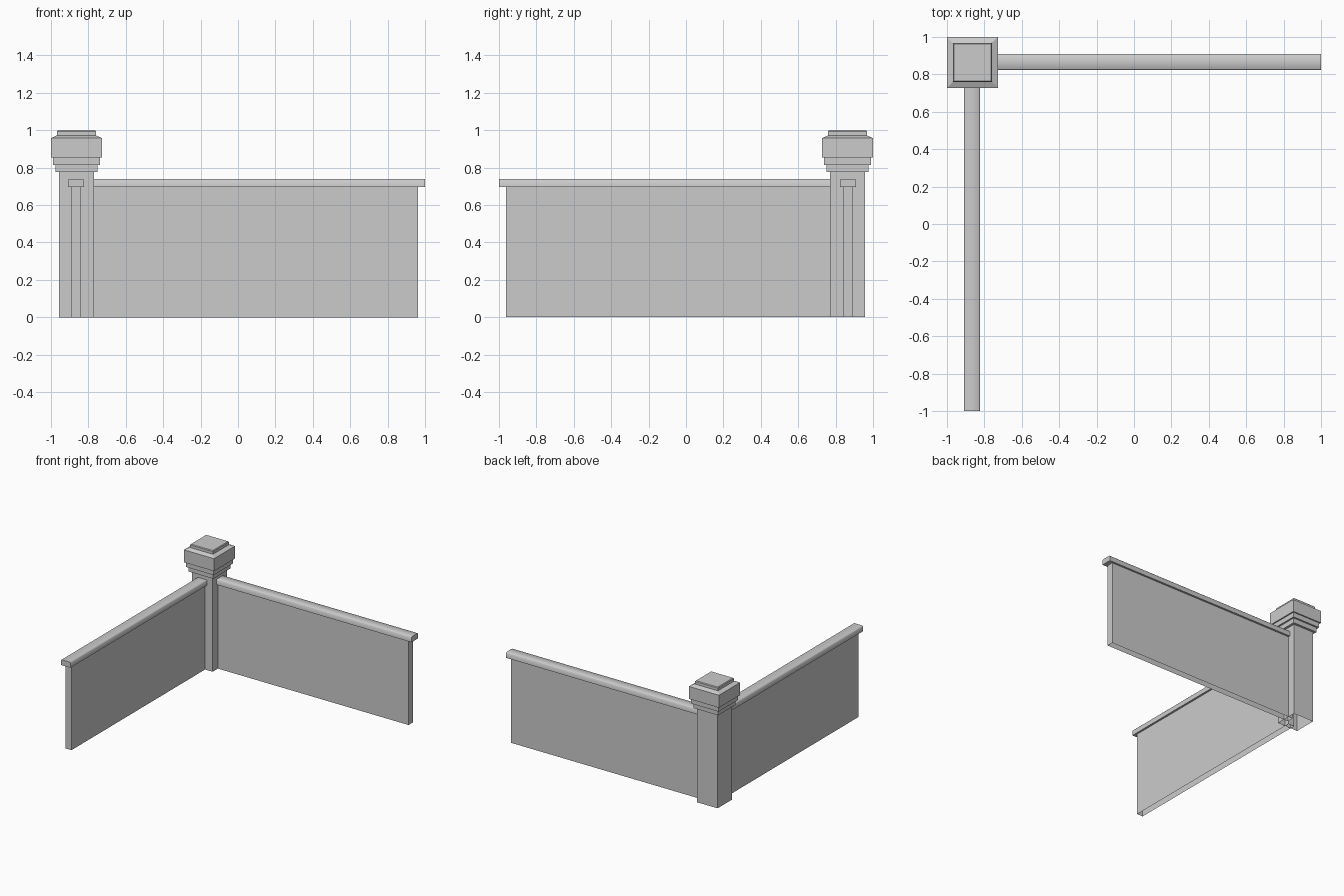
import bpy
import bmesh
import math

cube = bpy.data.objects.get("Cube")
if cube:
    bpy.data.objects.remove(cube, do_unlink=True)

stone = bpy.data.materials.new("grey_stone")
stone.use_nodes = True
stone.diffuse_color = (0.6, 0.6, 0.6, 1)
stone.node_tree.nodes["Principled BSDF"].inputs["Base Color"].default_value = (0.6, 0.6, 0.6, 1)

CORNER = 0.8635   # distance of the post centre from the middle on both axes
RUN = 0.866       # centre line of the walls and rails


def finish(name, bm):
    mesh = bpy.data.meshes.new(name)
    bmesh.ops.recalc_face_normals(bm, faces=bm.faces)
    bm.to_mesh(mesh)
    bm.free()
    mesh.materials.append(stone)
    obj = bpy.data.objects.new(name, mesh)
    bpy.context.collection.objects.link(obj)
    return obj


def square_loft(name, profile, cap_bottom=True):
    """Stack square rings of (half width, height) around the post axis."""
    bm = bmesh.new()
    rings = []
    for half, z in profile:
        rings.append([bm.verts.new((-CORNER + sx * half, CORNER + sy * half, z))
                      for sx, sy in ((-1, -1), (1, -1), (1, 1), (-1, 1))])
    for low, high in zip(rings, rings[1:]):
        for i in range(4):
            j = (i + 1) % 4
            bm.faces.new((low[i], low[j], high[j], high[i]))
    bm.faces.new(rings[-1])
    if cap_bottom:
        bm.faces.new(rings[0][::-1])
    return finish(name, bm)


def bar(name, start, end, section, along_x, open_bottom=False):
    """Extrude an (offset, height) section along x, or along -y."""
    bm = bmesh.new()

    def place(t, offset, z):
        return (t, RUN + offset, z) if along_x else (-RUN + offset, -t, z)

    ends = [[bm.verts.new(place(t, o, z)) for o, z in section] for t in (start, end)]
    for ring in ends:
        bm.faces.new(ring)
    count = len(section)
    for i in range(count):
        if open_bottom and i == count - 1:
            continue
        j = (i + 1) % count
        bm.faces.new((ends[0][i], ends[0][j], ends[1][j], ends[1][i]))
    return finish(name, bm)


# Post shaft, hollow underneath
square_loft("corner_post", [(0.093, 0), (0.093, 0.79)], cap_bottom=False)

# Stepped collar, block and raised top plate
square_loft("post_cap", [
    (0.112, 0.776), (0.112, 0.815), (0.126, 0.815), (0.126, 0.854),
    (0.1365, 0.854), (0.1365, 0.957), (0.104, 0.972),
    (0.104, 0.994), (0.099, 1.0)])

# Wall panels and handrails running away from the post
wall = [(-0.027, 0), (-0.027, 0.70), (0.027, 0.70), (0.027, 0)]
rail = [(-0.043, 0.695), (-0.043, 0.734), (-0.037, 0.74),
        (0.037, 0.74), (0.043, 0.734), (0.043, 0.695)]
for side, along_x in (("back", True), ("right", False)):
    bar(side + "_wall", -0.81, 0.963, wall, along_x, open_bottom=True)
    handrail = bar(side + "_handrail", -0.81, 1.0, rail, along_x)
    bpy.ops.object.select_all(action="DESELECT")
    handrail.select_set(True)
    bpy.context.view_layer.objects.active = handrail
    bpy.ops.object.shade_smooth_by_angle(angle=math.radians(50))
